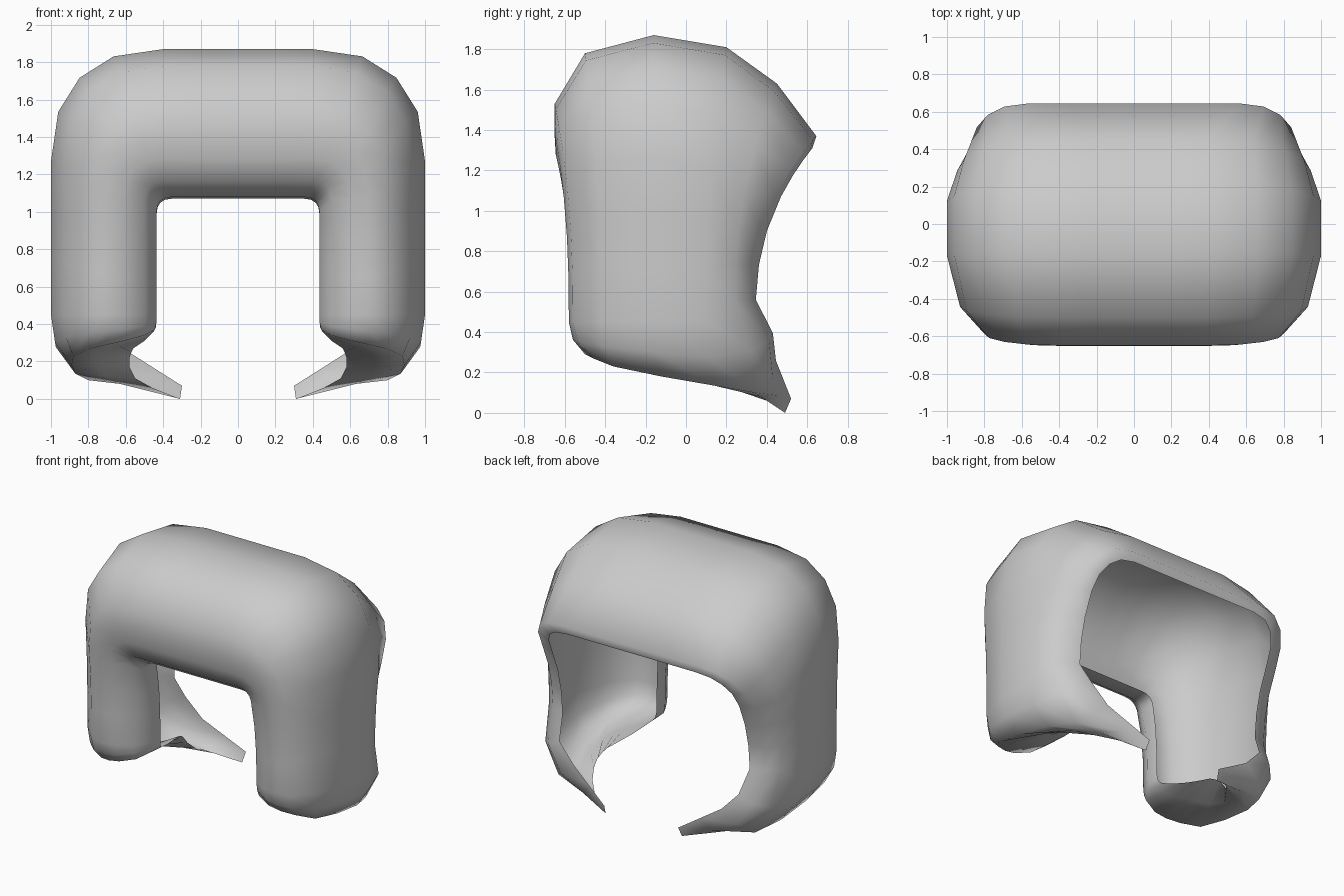
import bpy, bmesh, math

if "Cube" in bpy.data.objects:
    bpy.data.objects.remove(bpy.data.objects["Cube"])

# Hoops from the front opening round to the back rim:
# leg half-width, leg y, top height, top y
hoops = [
    (.435, -.28, 1.07, -.34), (.435, -.38, 1.08, -.47), (.50, -.50, 1.16, -.59),
    (.61, -.565, 1.28, -.645), (.70, -.58, 1.40, -.652), (.80, -.56, 1.53, -.65),
    (.93, -.42, 1.78, -.50), (1.0, -.17, 1.87, -.16), (1.0, .10, 1.81, .20),
    (.945, .24, 1.63, .45), (.86, .315, 1.37, .645), (.76, .345, 1.31, .625)]

# Foot of each hoop: start of the curl, then the free lower edge / back hook
feet = [
    ((.440, -.27, .38), (.45, -.25, .36)), ((.445, -.37, .37), (.47, -.20, .34)),
    ((.50, -.47, .34), (.50, -.10, .31)), ((.61, -.51, .31), (.53, .00, .29)),
    ((.70, -.50, .29), (.56, .12, .27)), ((.79, -.46, .27), (.57, .16, .25)),
    ((.88, -.36, .23), (.58, .20, .22)), ((.89, -.12, .18), (.58, .24, .17)),
    ((.87, .14, .135), (.55, .30, .11)), ((.80, .34, .10), (.46, .40, .06)),
    ((.72, .43, .17), (.31, .49, .00)), ((.60, .445, .26), (.30, .52, .07))]


def hoop_points(hoop, foot):
    X, y_leg, Z, y_top = hoop
    curl, edge = foot
    back = y_leg > .2
    z_leg = .56 if back else .45
    r = min(.08 + (X - .435) * .92, max(.08, Z - 1.07))

    def at(x, z):
        f = max(0, (z - .5) / (Z - .5)) ** 2.3
        return (x, y_leg + (y_top - y_leg) * f, z)

    pts = [at(0, Z), at((X - r) * .6, Z)]
    # Slightly squared corner
    for i in range(5):
        a = math.pi / 2 * (1 - i / 4)
        c, s = max(0, math.cos(a)) ** .85, max(0, math.sin(a)) ** .85
        pts.append(at(X - r + r * c, Z - r + r * s))
    z0 = Z - r
    pts += [at(X, z0 + (z_leg - z0) * t) for t in (.33, .66, 1)]
    # Rounded turn into the foot
    pts.append((X + (curl[0] - X) * .2,
                y_leg + (curl[1] - y_leg) * (.85 if back else .25),
                curl[2] + (z_leg - curl[2]) * .45))
    pts.append(curl)
    # Underside and free edge
    pts.append(tuple((a + b) / 2 for a, b in zip(curl, edge)))
    pts.append(edge)
    return pts


# Shell: one half lofted through the hoops
bm = bmesh.new()
rows = [[bm.verts.new(p) for p in hoop_points(h, f)] for h, f in zip(hoops, feet)]
for a, b in zip(rows, rows[1:]):
    for i in range(len(a) - 1):
        bm.faces.new((a[i], a[i + 1], b[i + 1], b[i]))
bmesh.ops.recalc_face_normals(bm, faces=bm.faces)
top = max(bm.faces, key=lambda f: f.calc_center_median().z)
if top.normal.z < 0:
    bmesh.ops.reverse_faces(bm, faces=bm.faces)
for f in bm.faces:
    f.smooth = True
mesh = bpy.data.meshes.new("open_shell")
bm.to_mesh(mesh)
bm.free()
shell = bpy.data.objects.new("open_shell", mesh)
bpy.context.collection.objects.link(shell)

# Other half
mirror = shell.modifiers.new("mirror", 'MIRROR')
mirror.use_clip = True
mirror.merge_threshold = .001
